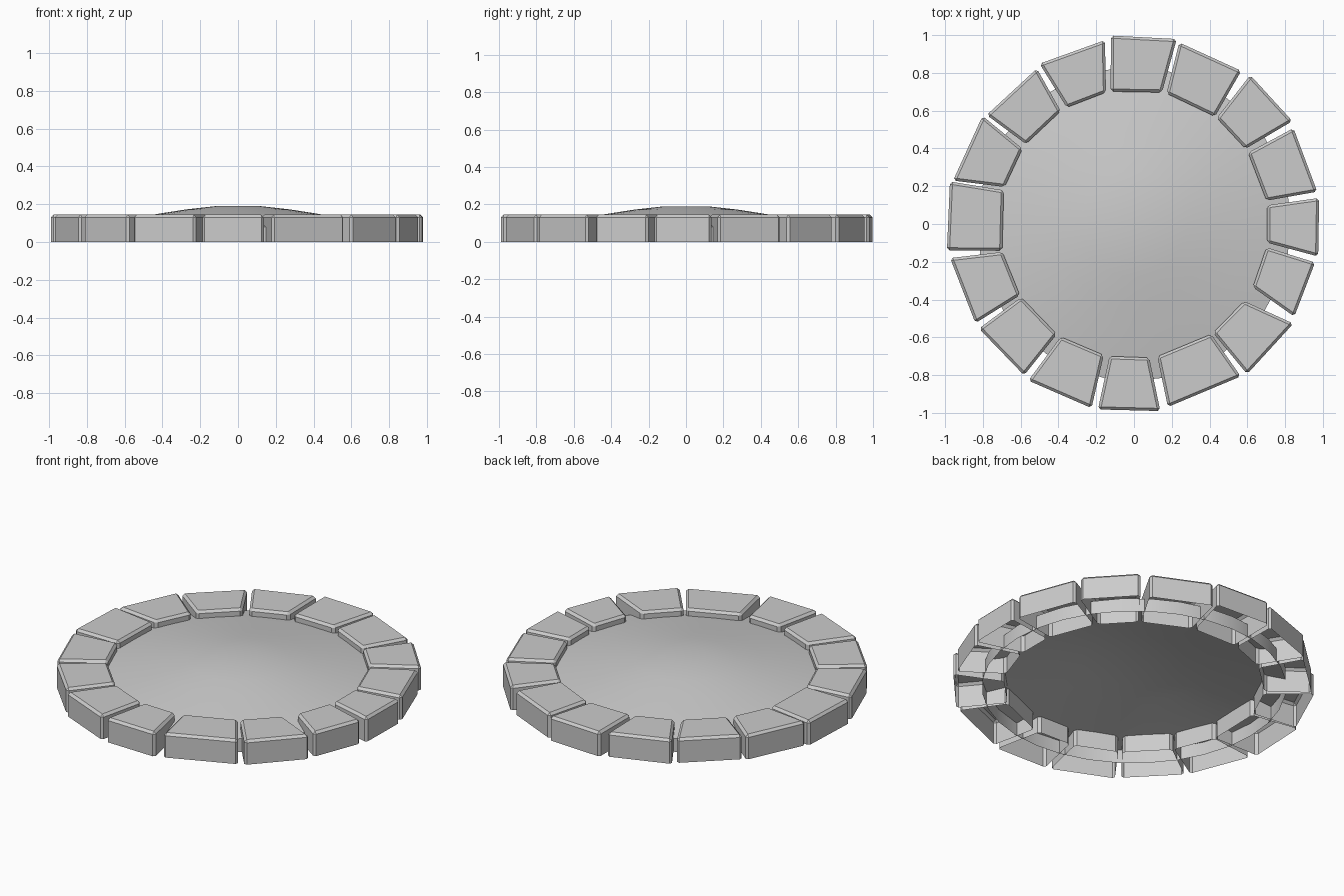
import bpy
import bmesh
from math import sin, cos, pi, radians

default_cube = bpy.data.objects.get("Cube")
if default_cube:
    bpy.data.objects.remove(default_cube, do_unlink=True)

STONE_HEIGHT = 0.145
INNER_RADIUS = 0.712
BEVEL = 0.014

# One grey stone colour
stone_grey = bpy.data.materials.new("stone_grey")
stone_grey.use_nodes = True
grey = (0.6, 0.6, 0.6, 1.0)
stone_grey.diffuse_color = grey
stone_grey.node_tree.nodes["Principled BSDF"].inputs["Base Color"].default_value = grey


def make_object(name, bm):
    """Turn a bmesh into a named object with the stone colour."""
    mesh = bpy.data.meshes.new(name)
    bm.to_mesh(mesh)
    bm.free()
    mesh.materials.append(stone_grey)
    obj = bpy.data.objects.new(name, mesh)
    bpy.context.scene.collection.objects.link(obj)
    return obj


def polar(radius, degrees, z):
    angle = radians(degrees)
    return (radius * cos(angle), radius * sin(angle), z)


def make_stone(name, outer_start, outer_end, inner_start, inner_end, outer_radius):
    """Wedge-shaped block, open underneath, with a chamfered top and corners."""
    corners = [(outer_radius, outer_start), (outer_radius, outer_end),
               (INNER_RADIUS, inner_end), (INNER_RADIUS, inner_start)]
    bm = bmesh.new()
    low = [bm.verts.new(polar(r, a, 0)) for r, a in corners]
    high = [bm.verts.new(polar(r, a, STONE_HEIGHT)) for r, a in corners]
    bm.faces.new(list(reversed(high)))
    for i in range(len(corners)):
        j = (i + 1) % len(corners)
        bm.faces.new((low[j], low[i], high[i], high[j]))
    bm.normal_update()
    edges = [e for e in bm.edges if not e.is_boundary]
    bmesh.ops.bevel(bm, geom=edges, offset=BEVEL, segments=1,
                    profile=0.5, affect='EDGES')
    bmesh.ops.recalc_face_normals(bm, faces=bm.faces)
    # the block is open below, so make sure the top faces up
    top = max(bm.faces, key=lambda f: f.calc_center_median().z)
    if top.normal.z < 0:
        bmesh.ops.reverse_faces(bm, faces=bm.faces)
    return make_object(name, bm)


# Uneven ring of stones, clockwise from the back:
# outer start and end angle, inner start and end angle, outer radius
stones = [
    (97, 77, 100, 78, 1.005), (76, 55, 76, 53, 0.99),
    (52, 33, 52, 34, 1), (31, 10, 32, 10, 0.985),
    (8, -10, 8, -8, 0.99), (-12, -30, -10, -28, 0.98),
    (-32, -53, -35, -54, 0.995), (-55, -79.5, -55, -80, 0.985),
    (-82, -101, -83.5, -100.5, 1), (-103, -124, -103, -123, 1),
    (-126, -146, -125, -147, 0.99), (-148, -169.5, -148, -168, 0.99),
    (-172, -193, -168.5, -194.5, 1), (-193.5, -215.5, -196, -214, 0.985),
    (-216.5, -238, -216.5, -237, 0.97), (-239.5, -261, -240, -258, 0.985),
]
for number, stone in enumerate(stones, start=1):
    make_stone(f"ring_stone_{number}", *stone)


# Low mound filling the ring, with a skirt down to the ground
def make_mound(segments=32):
    profile = [(0.12, 0.19), (0.28, 0.172), (0.42, 0.15),
               (0.58, 0.124), (0.72, 0.1), (0.83, 0.08), (0.83, 0)]
    bm = bmesh.new()
    rings = [[bm.verts.new(polar(r, 360 * i / segments, z))
              for i in range(segments)] for r, z in profile]
    bm.faces.new(rings[0])
    for inner, outer in zip(rings, rings[1:]):
        for i in range(segments):
            j = (i + 1) % segments
            bm.faces.new((inner[i], outer[i], outer[j], inner[j]))
    bm.normal_update()
    return make_object("centre_mound", bm)


mound = make_mound()
bpy.ops.object.select_all(action='DESELECT')
mound.select_set(True)
bpy.context.view_layer.objects.active = mound
bpy.ops.object.shade_smooth_by_angle(angle=pi / 6)
